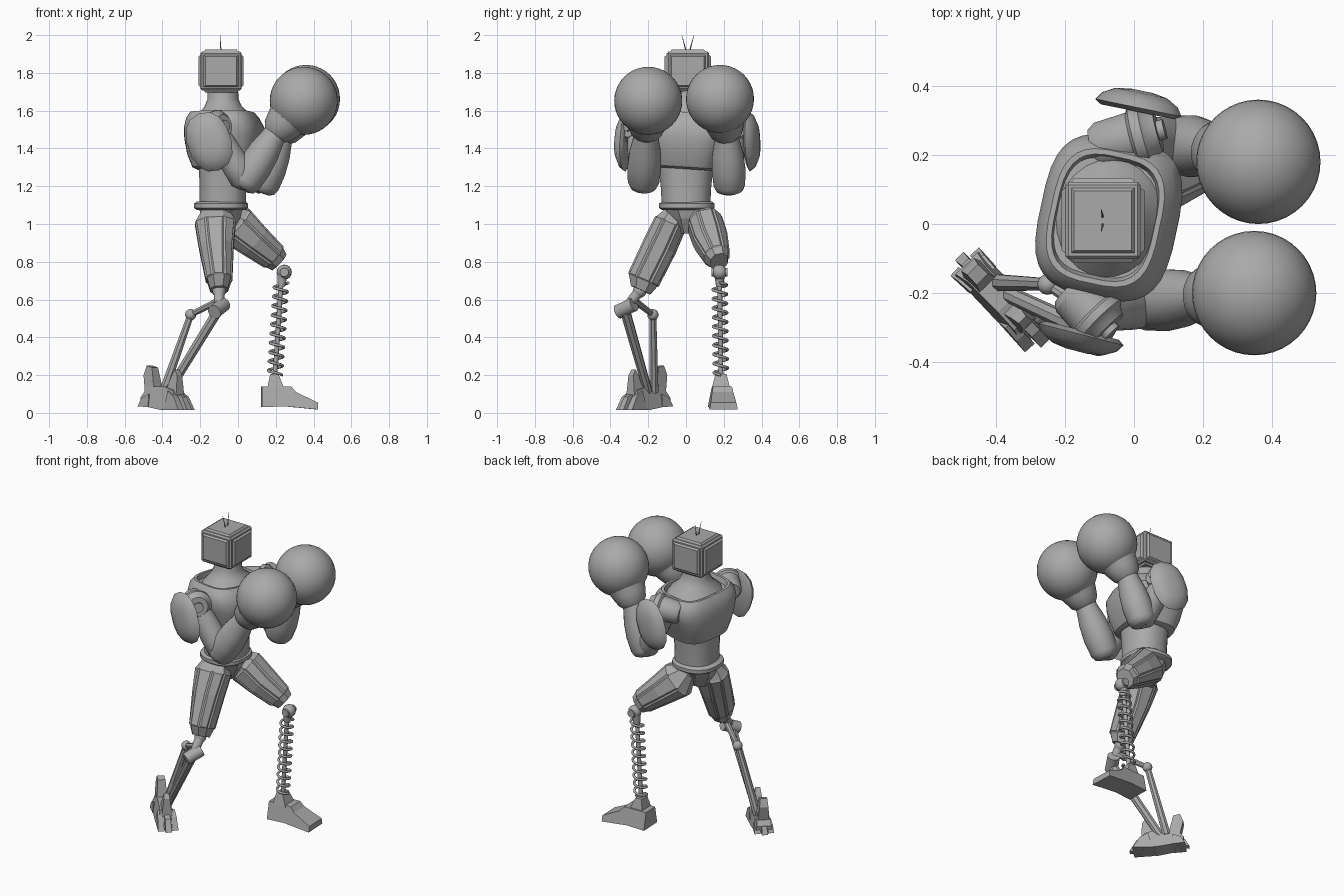
import bpy, bmesh, math
from mathutils import Vector, Matrix

if "Cube" in bpy.data.objects:
    bpy.data.objects.remove(bpy.data.objects["Cube"])

grey = bpy.data.materials.new("plain_grey")
grey.use_nodes = True
grey.diffuse_color = (0.4, 0.4, 0.4, 1)
grey.node_tree.nodes["Principled BSDF"].inputs["Base Color"].default_value = (0.4, 0.4, 0.4, 1)


def finish(name, bm, smooth=None):
    bmesh.ops.recalc_face_normals(bm, faces=bm.faces)
    me = bpy.data.meshes.new(name)
    bm.to_mesh(me)
    bm.free()
    me.materials.append(grey)
    ob = bpy.data.objects.new(name, me)
    bpy.context.collection.objects.link(ob)
    if smooth:
        bpy.ops.object.select_all(action="DESELECT")
        ob.select_set(True)
        bpy.context.view_layer.objects.active = ob
        bpy.ops.object.shade_smooth_by_angle(angle=math.radians(smooth))
    return ob


def loft(name, rings, n=24, power=2.0, turn=0.0, smooth=40, panel=0.0):
    """Skin superellipse rings (x, y, z, radius_u, radius_v) along a straight axis."""
    bm = bmesh.new()
    d = (Vector(rings[-1][:3]) - Vector(rings[0][:3])).normalized()
    ref = Vector((0, 0, 1)) if abs(d.y) > 0.8 else Vector((0, 1, 0))
    u = d.cross(ref).normalized()
    v = u.cross(d)
    spin = Matrix.Rotation(turn, 3, d)
    u, v = spin @ u, spin @ v
    loops = []
    for x, y, z, ru, rv in rings:
        loop = []
        for i in range(n):
            a = math.tau * (i + 0.5) / n
            c, s = math.cos(a), math.sin(a)
            pu = math.copysign(abs(c) ** (2 / power), c) * ru
            pv = math.copysign(abs(s) ** (2 / power), s) * rv
            loop.append(bm.verts.new(Vector((x, y, z)) + u * pu + v * pv))
        loops.append(loop)
    columns = [[] for _ in range(n)]
    for a, b in zip(loops, loops[1:]):
        for i in range(n):
            j = (i + 1) % n
            columns[i].append(bm.faces.new((a[i], a[j], b[j], b[i])))
    bm.faces.new(loops[0][::-1])
    bm.faces.new(loops[-1])
    if panel:  # one long raised panel per side, leaving the end rings plain
        bmesh.ops.recalc_face_normals(bm, faces=bm.faces)
        for column in columns:
            bmesh.ops.inset_region(bm, faces=column[1:-1], thickness=panel, depth=panel,
                                   use_even_offset=True)
    return finish(name, bm, smooth)


def rod(name, a, b, r, r2=None, n=12, smooth=40):
    return loft(name, [(*a, r, r), (*b, r2 or r, r2 or r)], n, smooth=smooth)


def ball(name, c, r, seg=16):
    bm = bmesh.new()
    bmesh.ops.create_uvsphere(bm, u_segments=seg, v_segments=seg // 2, radius=r,
                              matrix=Matrix.Translation(c))
    return finish(name, bm, 60)


def prism(name, profile, low, high, origin=(0, 0, 0), yaw=0.0, offset=0.0):
    """Extrude an x-z profile sideways; half width goes from low (bottom) to high (top)."""
    bm = bmesh.new()
    zs = [p[1] for p in profile]
    m = Matrix.Translation(origin) @ Matrix.Rotation(yaw, 4, "Z")
    loops = []
    for side in (-1, 1):
        loop = []
        for x, z in profile:
            t = (z - min(zs)) / (max(zs) - min(zs))
            loop.append(bm.verts.new(m @ Vector((x, offset + side * (low + (high - low) * t), z))))
        loops.append(loop)
    k = len(profile)
    for i in range(k):
        j = (i + 1) % k
        bm.faces.new((loops[0][i], loops[0][j], loops[1][j], loops[1][i]))
    bm.faces.new(loops[0])
    bm.faces.new(loops[1])
    return finish(name, bm)


# Head: box with a raised, chamfered panel on every side
bm = bmesh.new()
bmesh.ops.create_cube(bm, size=1, matrix=Matrix.Translation((-0.09, 0.01, 1.81))
                      @ Matrix.Diagonal((0.218, 0.224, 0.204, 1)))
bmesh.ops.bevel(bm, geom=list(bm.edges), offset=0.009, segments=1, affect="EDGES")
big = [f for f in bm.faces if f.calc_area() > 0.02]
bmesh.ops.inset_individual(bm, faces=big, thickness=0.012, depth=0)
bmesh.ops.inset_individual(bm, faces=big, thickness=0.012, depth=0.011)
finish("head", bm)
for side in (-1, 1):
    rod("antenna", (-0.09, 0.01 + side * 0.008, 1.91), (-0.095, 0.01 + side * 0.032, 2.0), 0.004, 0.001, 6)

# Torso, twisted so the left shoulder leads
twist = -0.21
loft("neck", [(-0.075, 0.01, 1.53, 0.17, 0.19), (-0.075, 0.01, 1.58, 0.14, 0.16),
              (-0.08, 0.01, 1.62, 0.1, 0.11), (-0.08, 0.01, 1.66, 0.083, 0.085),
              (-0.08, 0.01, 1.72, 0.08, 0.08)], turn=twist)
loft("chest_armour", [(-0.08, 0.0, 1.29, 0.135, 0.15), (-0.078, 0.005, 1.3, 0.155, 0.168),
                      (-0.075, 0.01, 1.37, 0.185, 0.19), (-0.073, 0.015, 1.45, 0.2, 0.218),
                      (-0.073, 0.018, 1.51, 0.2, 0.235), (-0.08, 0.018, 1.56, 0.182, 0.222),
                      (-0.083, 0.018, 1.59, 0.16, 0.195), (-0.083, 0.018, 1.59, 0.145, 0.18),
                      (-0.083, 0.018, 1.56, 0.14, 0.17)], n=32, power=3.2, turn=twist, smooth=35)
loft("abdomen", [(-0.08, 0.0, 1.08, 0.125, 0.13), (-0.08, 0.0, 1.18, 0.124, 0.133),
                 (-0.08, 0.0, 1.3, 0.128, 0.145)], power=2.3)
loft("belt", [(-0.09, 0.005, 1.075, 0.13, 0.135), (-0.09, 0.005, 1.085, 0.143, 0.148),
              (-0.09, 0.005, 1.108, 0.143, 0.148), (-0.09, 0.005, 1.118, 0.13, 0.135)], power=2.4)
loft("pelvis", [(-0.09, 0.005, 1.08, 0.125, 0.125), (-0.09, 0.005, 1.03, 0.11, 0.09),
                (-0.09, 0.005, 0.95, 0.06, 0.04)], n=8, smooth=None)

# Arms: shoulder barrel, outer plate, bent arm, round glove
ARMS = {
    "right": dict(inner=(-0.19, -0.19, 1.5), outer=(-0.075, -0.305, 1.52),
                  plate=(-0.15, -0.308, 1.435), facing=(-0.25, -0.97, 0),
                  elbow=(0.04, -0.225, 1.225), wrist=(0.205, -0.21, 1.49),
                  glove=(0.348, -0.2, 1.652)),
    "left": dict(inner=(-0.12, 0.22, 1.5), outer=(0.07, 0.27, 1.52),
                 plate=(0.01, 0.325, 1.435), facing=(0.2, 0.98, 0),
                 elbow=(0.135, 0.23, 1.205), wrist=(0.235, 0.215, 1.48),
                 glove=(0.36, 0.18, 1.662)),
}
for side, a in ARMS.items():
    i, o, e, w, g, p, f = (Vector(a[k]) for k in
                           ("inner", "outer", "elbow", "wrist", "glove", "plate", "facing"))
    loft(side + "_shoulder", [(*i.lerp(o, t), r, r) for t, r in
                              ((0, .055), (.12, .07), (.6, .075), (.65, .088), (.8, .088),
                               (.85, .075), (1, .06))], smooth=30)
    rod(side + "_shoulder_cap", o, o + (o - i) * 0.1, 0.03, n=16)
    top = i.lerp(o, 0.5)
    loft(side + "_upper_arm", [(*top.lerp(e, t), r, r) for t, r in
                               ((0, .06), (.3, .07), (.7, .075), (.95, .075), (1.08, .045))])
    loft(side + "_shoulder_plate", [(*(p + f * t), 0.12 * k, 0.16 * k) for t, k in
                                    ((0, .85), (.012, 1), (.035, .88), (.055, .6), (.062, .25))],
         n=14, power=2.3, turn=0.35, smooth=30)
    loft(side + "_forearm", [(*e.lerp(w, t), r, r) for t, r in
                             ((-.14, .045), (-.1, .07), (0, .084), (.3, .09), (.6, .083),
                              (.88, .066), (1, .062))], smooth=45)
    loft(side + "_cuff", [(*w.lerp(g, t), r, r) for t, r in
                          ((-.12, .06), (0, .085), (.2, .1), (.5, .12))])
    ball(side + "_glove", g, 0.18, 40)

# Thighs with long raised panels
loft("right_thigh", [(-0.12, -0.055, 1.07, 0.075, 0.05), (-0.12, -0.08, 1.01, 0.108, 0.085),
                     (-0.115, -0.14, 0.88, 0.09, 0.09), (-0.1, -0.228, 0.7, 0.066, 0.086),
                     (-0.1, -0.24, 0.65, 0.05, 0.06)],
     n=8, power=2.3, smooth=None, panel=0.008)
loft("left_thigh", [(-0.07, 0.07, 1.06, 0.055, 0.06), (-0.02, 0.1, 1.0, 0.112, 0.09),
                    (0.08, 0.13, 0.915, 0.092, 0.09), (0.19, 0.165, 0.825, 0.072, 0.065),
                    (0.215, 0.175, 0.8, 0.06, 0.05)],
     n=8, power=2.3, smooth=None, panel=0.008)

# Left shin: coil spring around a rod
knee, ankle = Vector((0.23, 0.178, 0.71)), Vector((0.195, 0.185, 0.19))
ball("left_knee", (0.245, 0.177, 0.745), 0.04)
rod("left_knee_pin", (0.245, 0.135, 0.745), (0.245, 0.22, 0.745), 0.024)
rod("left_knee_socket", knee + Vector((0.005, 0, 0.02)), knee - Vector((0, 0, 0.04)), 0.028, 0.02)
rod("left_shin_rod", knee, ankle, 0.013)
turns, step = 10, 16
curve = bpy.data.curves.new("left_spring", "CURVE")
curve.dimensions = "3D"
curve.bevel_depth = 0.0075
curve.bevel_resolution = 2
curve.use_fill_caps = True
line = curve.splines.new("POLY")
line.points.add(turns * step)
for k, point in enumerate(line.points):
    a = math.tau * k / step
    c = knee.lerp(ankle, 0.04 + 0.94 * k / (turns * step))
    point.co = (c.x + 0.037 * math.cos(a), c.y + 0.037 * math.sin(a), c.z, 1)
curve.materials.append(grey)
spring = bpy.data.objects.new("left_spring", curve)
bpy.context.collection.objects.link(spring)

# Left foot
prism("left_foot", [(-.07, .03), (-.07, .14), (.085, .14), (.11, .11), (.225, .055), (.225, .018),
                    (.05, .035)], 0.075, 0.05, (0.195, 0.19, 0), 0.04)
prism("left_ankle", [(-.04, .13), (-.025, .205), (.02, .205), (.05, .13)], 0.048, 0.03, (0.195, 0.185, 0))

# Right shin: two struts under a ball knee
hinge, rear = (-0.1, -0.325, 0.55), (-0.25, -0.175, 0.52)
ball("right_knee", (-0.1, -0.245, 0.645), 0.036)
rod("right_knee_link", (-0.1, -0.25, 0.64), (-0.1, -0.315, 0.56), 0.03, 0.025)
rod("right_hinge", (-0.125, -0.36, 0.535), (-0.075, -0.275, 0.575), 0.038, n=16)
rod("right_cross_bar", (-0.09, -0.28, 0.6), rear, 0.02, 0.016, n=8, smooth=None)
ball("right_rear_joint", rear, 0.03)
rod("right_front_strut", hinge, (-0.37, -0.2, 0.11), 0.028, 0.024, n=8, smooth=None)
rod("right_rear_strut", rear, (-0.395, -0.17, 0.11), 0.019, 0.026, n=8, smooth=None)

# Right foot: clawed and turned outward
spot, yaw = (-0.383, -0.217, 0), -0.79
prism("right_foot", [(-.14, .04), (-.145, .08), (-.1, .14), (.02, .14), (.09, .12), (.14, .03), (.02, .015)],
      0.055, 0.035, spot, yaw)
prism("right_heel_post", [(-.12, .1), (-.14, .2), (-.12, .25), (-.08, .24), (-.05, .1)],
      0.035, 0.022, spot, yaw)
prism("right_instep_fin", [(.02, .1), (.06, .19), (.085, .23), (.105, .2), (.11, .08)],
      0.032, 0.015, spot, yaw)
for k in (-1, 0, 1):
    reach = 0.02 * abs(k)  # outer toes and claws sit further back
    prism("right_toe", [(.04, .015), (.07, .115), (.14 - reach, .085), (.18 - reach, .015)],
          0.019, 0.015, spot, yaw + k * 0.05, k * 0.034)
    prism("right_heel_claw", [(-.08, .03), (-.08, .1), (-.15 + reach, .08), (-.175 + reach, .035)],
          0.018, 0.013, spot, yaw - k * 0.05, k * 0.033)
